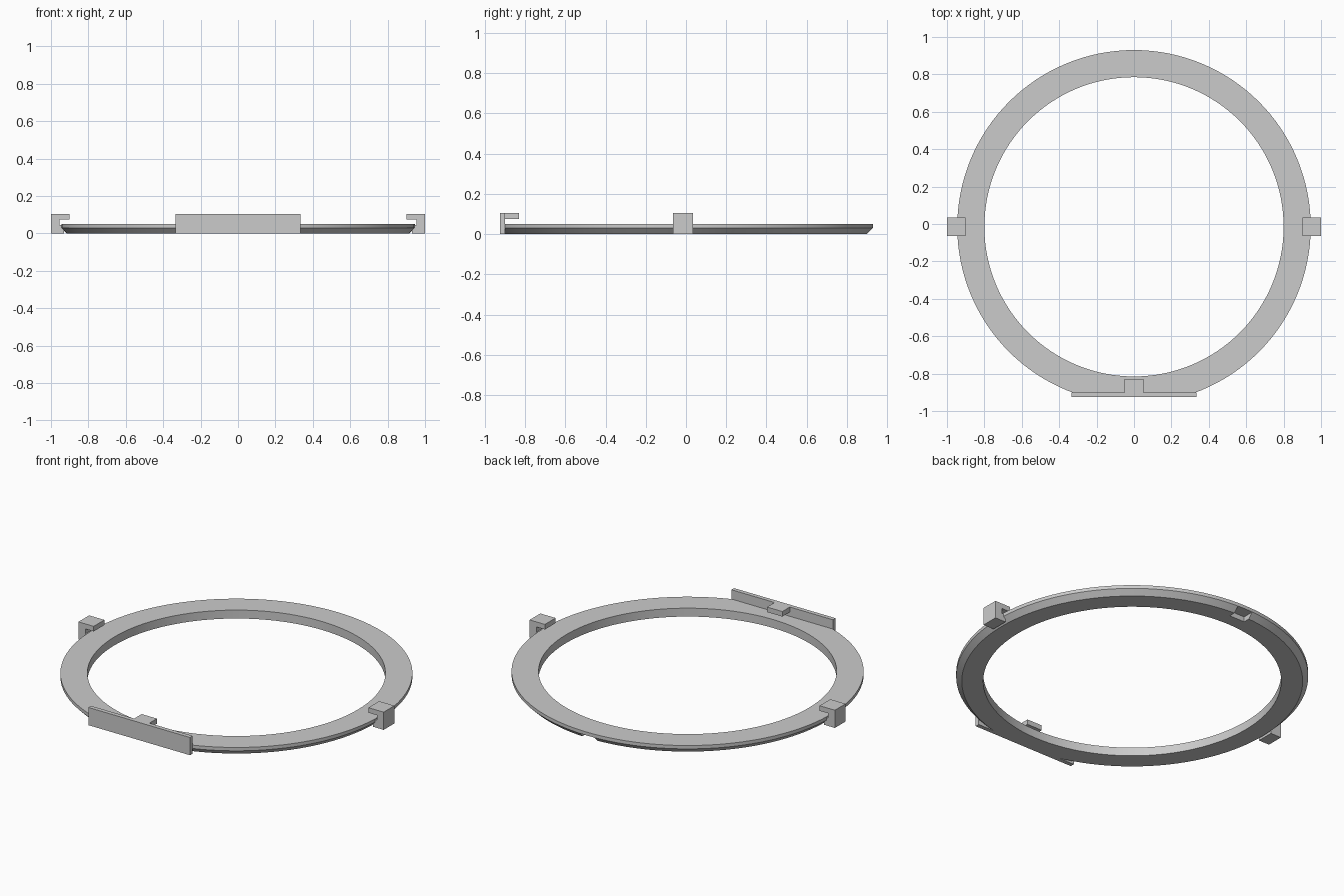
import bpy, bmesh, math

if "Cube" in bpy.data.objects:
    bpy.data.objects.remove(bpy.data.objects["Cube"], do_unlink=True)

CY = -0.015      # ring centre in y
TOP = 0.105      # height of plate and clips
SEGMENTS = 128

grey = bpy.data.materials.new("plain grey")
grey.use_nodes = True
colour = (0.6, 0.6, 0.6, 1)
grey.diffuse_color = colour
grey.node_tree.nodes["Principled BSDF"].inputs["Base Color"].default_value = colour


def finish(name, bm):
    bmesh.ops.recalc_face_normals(bm, faces=bm.faces)
    mesh = bpy.data.meshes.new(name)
    bm.to_mesh(mesh)
    bm.free()
    mesh.materials.append(grey)
    obj = bpy.data.objects.new(name, mesh)
    bpy.context.collection.objects.link(obj)
    return obj


def extrude_outline(name, outline, to_point, offset):
    """Extrude a flat outline, mapped into space by to_point, along offset."""
    bm = bmesh.new()
    face = bm.faces.new([bm.verts.new(to_point(a, b)) for a, b in outline])
    out = bmesh.ops.extrude_face_region(bm, geom=[face])
    verts = [v for v in out["geom"] if isinstance(v, bmesh.types.BMVert)]
    bmesh.ops.translate(bm, verts=verts, vec=offset)
    return finish(name, bm)


def box(name, x0, x1, y0, y1, z0, z1):
    corners = [(x0, y0), (x1, y0), (x1, y1), (x0, y1)]
    return extrude_outline(name, corners, lambda a, b: (a, b, z0), (0, 0, z1 - z0))


def select_only(obj):
    bpy.ops.object.select_all(action='DESELECT')
    obj.select_set(True)
    bpy.context.view_layer.objects.active = obj


def cut(obj, cutter):
    mod = obj.modifiers.new("cut", 'BOOLEAN')
    mod.operation = 'DIFFERENCE'
    mod.solver = 'EXACT'
    mod.object = cutter
    cutter.hide_render = True
    select_only(obj)
    bpy.ops.object.modifier_apply(modifier=mod.name)
    bpy.data.objects.remove(cutter, do_unlink=True)


# Ring with a chamfered lower outer edge
profile = [(0.8, 0), (0.915, 0), (0.945, 0.03), (0.945, 0.05), (0.8, 0.05)]
bm = bmesh.new()
loops = []
for i in range(SEGMENTS):
    a = math.tau * i / SEGMENTS
    loops.append([bm.verts.new((r * math.cos(a), CY + r * math.sin(a), z))
                  for r, z in profile])
for i, here in enumerate(loops):
    after = loops[(i + 1) % SEGMENTS]
    for j in range(len(profile)):
        k = (j + 1) % len(profile)
        bm.faces.new((here[j], after[j], after[k], here[k]))
ring = finish("ring", bm)

# Flat front trim and small notch under the back rim
cut(ring, box("front_trim", -1, 1, -1.2, -0.915, -0.1, 0.2))
cut(ring, box("back_notch", -0.05, 0.05, CY + 0.875, 1.2, -0.1, 0.03))
select_only(ring)
bpy.ops.object.shade_smooth_by_angle(angle=math.radians(25))

# Hooked side clips
hook = [(0.93, 0), (1, 0), (1, TOP), (0.9, TOP), (0.9, 0.075),
        (0.955, 0.075), (0.955, 0.045), (0.93, 0.045)]
for side, name in ((1, "left_clip"), (-1, "right_clip")):
    extrude_outline(name, hook, lambda a, b: (side * a, CY - 0.05, b), (0, 0.1, 0))

# Front plate with its hooked tab
box("front_plate", -0.333, 0.333, -0.925, -0.9, 0, TOP)
box("front_tab", -0.05, 0.05, -0.905, -0.83, 0.075, TOP)
